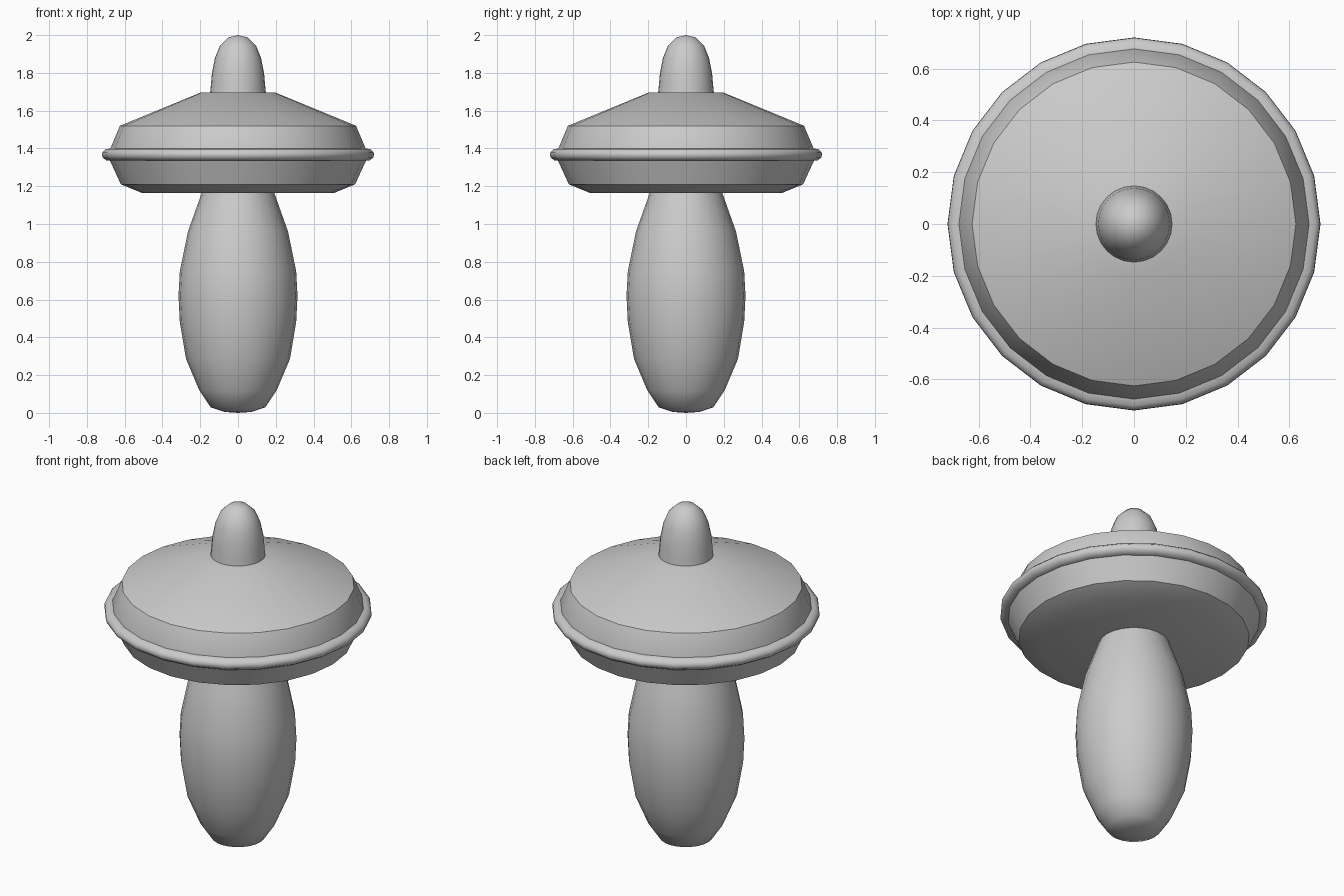
import bpy, bmesh, math

if "Cube" in bpy.data.objects:
    bpy.data.objects.remove(bpy.data.objects["Cube"])


def lathe(name, profile, sides=24, angle=30):
    """Spin a (radius, z) profile about the z axis; radius 0 makes a pole."""
    bm = bmesh.new()
    rings = []
    for r, z in profile:
        if r == 0:
            rings.append([bm.verts.new((0, 0, z))] * sides)
        else:
            rings.append([bm.verts.new((r * math.cos(2 * math.pi * i / sides),
                                        r * math.sin(2 * math.pi * i / sides), z))
                          for i in range(sides)])
    for a, b in zip(rings, rings[1:]):
        for i in range(sides):
            j = (i + 1) % sides
            corners = list(dict.fromkeys((a[i], a[j], b[j], b[i])))
            bm.faces.new(corners)
    bmesh.ops.recalc_face_normals(bm, faces=bm.faces)
    mesh = bpy.data.meshes.new(name)
    bm.to_mesh(mesh)
    bm.free()
    obj = bpy.data.objects.new(name, mesh)
    bpy.context.collection.objects.link(obj)
    bpy.ops.object.select_all(action='DESELECT')
    obj.select_set(True)
    bpy.context.view_layer.objects.active = obj
    bpy.ops.object.shade_smooth_by_angle(angle=math.radians(angle))
    return obj


# Bulging stalk, smooth down to its rounded foot
lathe("stalk", [(0, 0), (0.07, 0.005), (0.145, 0.03), (0.205, 0.12), (0.275, 0.285),
                (0.308, 0.48), (0.315, 0.62), (0.308, 0.75), (0.265, 0.96),
                (0.19, 1.17)], angle=60)

# Wide faceted cap
lathe("cap", [(0, 1.165), (0.51, 1.165), (0.62, 1.21), (0.68, 1.34), (0.68, 1.39),
              (0.625, 1.52), (0.2, 1.695), (0, 1.70)], angle=24)

# Thin rolled band around the cap
lathe("rim_band", [(0.665, 1.335), (0.695, 1.335), (0.715, 1.35), (0.72, 1.365),
                   (0.718, 1.38), (0.70, 1.397), (0.67, 1.40)], angle=40)

# Domed knob on top
lathe("top_knob", [(0.148, 1.69), (0.144, 1.73), (0.138, 1.80), (0.122, 1.88),
                   (0.095, 1.945), (0.05, 1.988), (0, 2.0)], angle=60)
